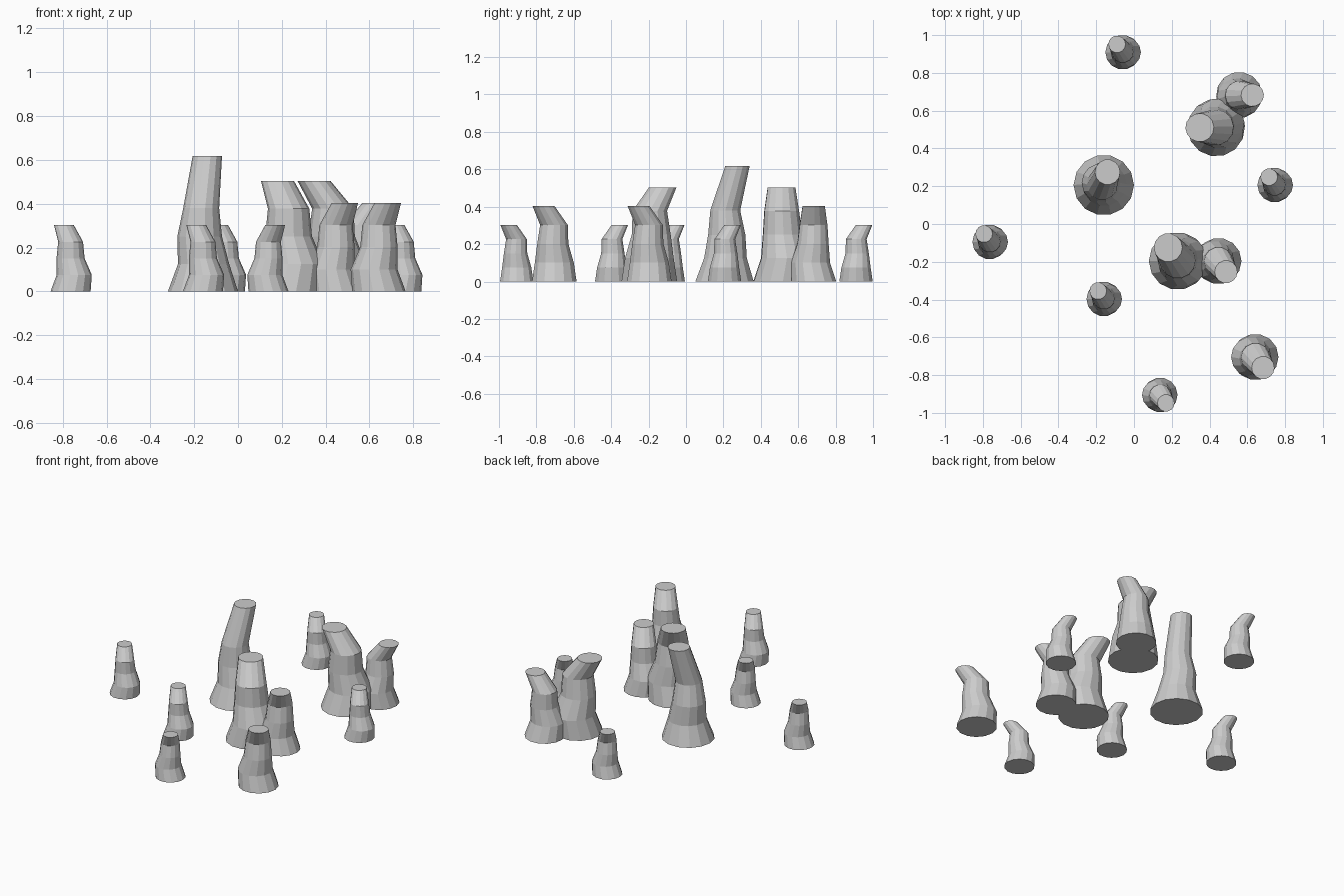
import bpy, bmesh, math

if "Cube" in bpy.data.objects:
    bpy.data.objects.remove(bpy.data.objects["Cube"])

SIDES = 14
rock = bpy.data.materials.new("grey rock")
rock.diffuse_color = (0.6, 0.6, 0.6, 1)
rock.use_nodes = True
rock.node_tree.nodes["Principled BSDF"].inputs["Base Color"].default_value = rock.diffuse_color


def spire(name, x, y, rings, scale=1.0, turn=0.0):
    """Stack of flat-sided rings (dx, dy, z, radius), closed at both ends."""
    bm = bmesh.new()
    loops = []
    t = math.radians(turn)
    for dx, dy, z, r in rings:
        loop = []
        for i in range(SIDES):
            a = 2 * math.pi * i / SIDES
            px, py = dx + r * math.cos(a), dy + r * math.sin(a)
            loop.append(bm.verts.new((scale * (px * math.cos(t) - py * math.sin(t)),
                                      scale * (px * math.sin(t) + py * math.cos(t)),
                                      scale * z)))
        loops.append(loop)
    for low, high in zip(loops, loops[1:]):
        for i in range(SIDES):
            j = (i + 1) % SIDES
            bm.faces.new((low[i], low[j], high[j], high[i]))
    bm.faces.new(loops[0][::-1])
    bm.faces.new(loops[-1])
    mesh = bpy.data.meshes.new(name)
    bm.to_mesh(mesh)
    bm.free()
    mesh.materials.append(rock)
    obj = bpy.data.objects.new(name, mesh)
    obj.location = (x, y, 0)
    bpy.context.collection.objects.link(obj)


# Shared crooked profile, one unit tall
bent = [(0, 0, 0, 0.303), (0.055, 0, 0.25, 0.265), (0, 0.02, 0.5, 0.212),
        (0, 0.005, 0.75, 0.188), (-0.1, 0.142, 1, 0.15)]

# Small spires
for i, (x, y, turn) in enumerate([(-0.06, 0.909, 0), (0.745, 0.206, 0), (-0.764, -0.095, 0),
                                  (-0.16, -0.397, 0), (0.139, -0.905, 180)]):
    spire(f"small_spire_{i + 1}", x, y, bent, 0.302, turn)

# Paired large and medium spires, the second pair turned
spire("large_spire_1", 0.231, -0.196, bent, 0.503, 0)
spire("medium_spire_1", 0.447, -0.196, bent, 0.403, 180)
spire("large_spire_2", 0.435, 0.51, bent, 0.503, 54.5)
spire("medium_spire_2", 0.557, 0.683, bent, 0.403, 234.5)

# Lone medium spire
spire("medium_spire_3", 0.643, -0.704, bent, 0.403, 180)

# Tall spire with a stretched tip
spire("tall_spire", -0.16, 0.206,
      [(0, 0, 0, 0.16), (0.003, 0.005, 0.125, 0.117), (-0.015, 0.012, 0.25, 0.102),
       (-0.008, 0.004, 0.38, 0.082), (0.02, 0.069, 0.618, 0.067)])
